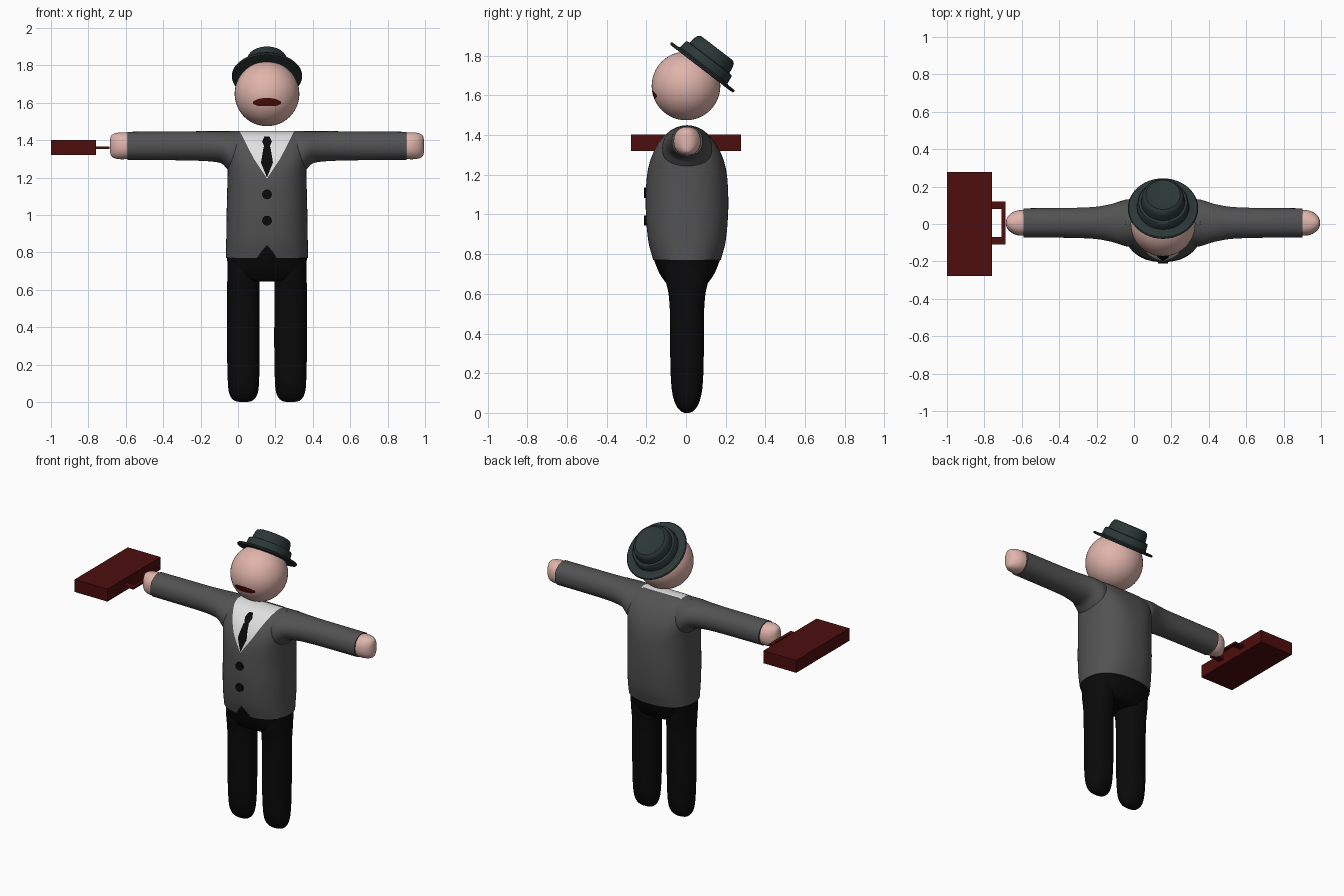
import bpy, bmesh, math
from mathutils import Vector, Matrix

if "Cube" in bpy.data.objects:
    bpy.data.objects.remove(bpy.data.objects["Cube"], do_unlink=True)

X0 = 0.155  # figure's centre line


def material(name, *rgb):
    m = bpy.data.materials.new(name)
    m.use_nodes = True
    m.diffuse_color = (*rgb, 1)
    bsdf = m.node_tree.nodes["Principled BSDF"]
    bsdf.inputs["Base Color"].default_value = (*rgb, 1)
    bsdf.inputs["Roughness"].default_value = 0.7
    return m


GREY = material("jacket grey", 0.085, 0.085, 0.085)
BLACK = material("trouser black", 0.003, 0.003, 0.003)
WHITE = material("shirt white", 0.75, 0.75, 0.75)
SKIN = material("skin pink", 0.75, 0.46, 0.41)
RED = material("dark red", 0.075, 0.004, 0.004)
HAT = material("hat green", 0.024, 0.038, 0.037)


def finish(name, bm, mats, smooth=True):
    bmesh.ops.recalc_face_normals(bm, faces=bm.faces)
    mesh = bpy.data.meshes.new(name)
    bm.to_mesh(mesh)
    bm.free()
    for m in mats:
        mesh.materials.append(m)
    ob = bpy.data.objects.new(name, mesh)
    bpy.context.collection.objects.link(ob)
    if smooth:
        bpy.ops.object.select_all(action='DESELECT')
        ob.select_set(True)
        bpy.context.view_layer.objects.active = ob
        bpy.ops.object.shade_smooth_by_angle(angle=math.radians(40))
    return ob


def refine(rings, steps=4):
    """Smoothly interpolate ring values along their first column."""
    n = len(rings)

    def slope(i, c):
        a, b = rings[max(i - 1, 0)], rings[min(i + 1, n - 1)]
        return (b[c] - a[c]) / (b[0] - a[0])

    out = []
    for i in range(n - 1):
        p, q = rings[i], rings[i + 1]
        h = q[0] - p[0]
        for k in range(steps):
            t = k / steps
            row = [p[0] + h * t]
            for c in range(1, len(p)):
                row.append((2*t**3 - 3*t**2 + 1) * p[c] + (3*t**2 - 2*t**3) * q[c]
                           + h * ((t**3 - 2*t**2 + t) * slope(i, c) + (t**3 - t**2) * slope(i + 1, c)))
            out.append(row)
    return out + [list(rings[-1])]


def loft(rings, place, sides=40):
    """Rings are (position, half width, half depth, exponent, shift)."""
    bm = bmesh.new()
    loops = []
    for pos, a, b, e, shift in refine(rings):
        loop = []
        for k in range(sides):
            t = 2 * math.pi * k / sides
            c, s = math.cos(t), math.sin(t)
            u = a * math.copysign(abs(c) ** (2 / e), c)
            v = b * math.copysign(abs(s) ** (2 / e), s)
            loop.append(bm.verts.new(place(pos, u, v, shift)))
        loops.append(loop)
    for lo, hi in zip(loops, loops[1:]):
        for k in range(sides):
            j = (k + 1) % sides
            bm.faces.new((lo[k], lo[j], hi[j], hi[k]))
    bm.faces.new(loops[0])
    bm.faces.new(loops[-1])
    return bm


def paint(bm, half, index, y_max=0.0):
    """Cut a mirrored outline (x offset, z; bottom to top) into the front faces."""
    pts = [(X0 + x, z) for x, z in half]
    pts += [(X0 - x, z) for x, z in reversed(half) if x > 0]
    edges = list(zip(pts, pts[1:] + pts[:1]))
    xs, zs = [p[0] for p in pts], [p[1] for p in pts]

    def near(f):
        vx, vz = [v.co.x for v in f.verts], [v.co.z for v in f.verts]
        return (f.calc_center_median().y < y_max and max(vx) > min(xs) and min(vx) < max(xs)
                and max(vz) > min(zs) and min(vz) < max(zs))

    for (ax, az), (bx, bz) in edges:
        faces = [f for f in bm.faces if near(f)]
        geom = faces + list({e for f in faces for e in f.edges}) + list({v for f in faces for v in f.verts})
        bmesh.ops.bisect_plane(bm, geom=geom, dist=1e-5, plane_co=(ax, 0, az),
                               plane_no=(bz - az, 0, ax - bx))
    for f in bm.faces:
        c = f.calc_center_median()
        if c.y < y_max and all((bx - ax) * (c.z - az) - (bz - az) * (c.x - ax) > -1e-6
                               for (ax, az), (bx, bz) in edges):
            f.material_index = index


def upright(x):
    return lambda pos, u, v, shift: (x + u, 0.005 + v, pos + shift)


# Jacket torso with shirt front, tie and hem notch cut into it
bm = loft([(0.77, 0.22, 0.17, 2.3, 0), (0.86, 0.218, 0.194, 2.3, 0), (1.0, 0.216, 0.207, 2.3, 0),
           (1.12, 0.213, 0.207, 2.3, 0), (1.22, 0.211, 0.198, 2.5, 0), (1.3, 0.21, 0.175, 3, 0),
           (1.37, 0.205, 0.136, 3.5, 0), (1.42, 0.2, 0.088, 4, 0), (1.44, 0.2, 0.052, 4, 0),
           (1.449, 0.2, 0.018, 4, 0)], upright(X0), 64)
paint(bm, [(0, 1.195), (0.07, 1.3), (0.152, 1.46)], 1, 0.035)
paint(bm, [(0, 1.2), (0.032, 1.28), (0.018, 1.365)], 2)
paint(bm, [(0.015, 1.365), (0.026, 1.395), (0.014, 1.42)], 2)
paint(bm, [(0.06, 0.76), (0.03, 0.805), (0, 0.84)], 2)
finish("jacket_torso", bm, [GREY, WHITE, BLACK])

# Jacket buttons
for name, z in (("upper_button", 1.11), ("lower_button", 0.97)):
    bm = bmesh.new()
    bmesh.ops.create_cone(bm, cap_ends=True, segments=20, radius1=0.026, radius2=0.026, depth=0.018,
                          matrix=Matrix.Translation((X0, -0.203, z)) @ Matrix.Rotation(math.pi / 2, 4, 'X'))
    finish(name, bm, [BLACK])

# Hips
bm = loft([(0.645, 0.13, 0.06, 2.3, 0), (0.652, 0.17, 0.098, 2.3, 0), (0.67, 0.195, 0.117, 2.3, 0),
           (0.71, 0.208, 0.142, 2.3, 0), (0.775, 0.214, 0.168, 2.3, 0)], upright(X0))
finish("hips", bm, [BLACK])

# Sleeves, hands and legs, one per side
SLEEVE = [(0.15, 0.12, 0.12, 2, 1.33), (0.19, 0.126, 0.113, 2, 1.335), (0.215, 0.12, 0.1, 2, 1.348),
          (0.24, 0.112, 0.087, 2, 1.361), (0.28, 0.1, 0.082, 2, 1.366), (0.36, 0.086, 0.079, 2, 1.369),
          (0.5, 0.08, 0.077, 2.1, 1.37), (0.745, 0.078, 0.075, 2.2, 1.37)]
HAND = [(0.735, 0.068, 0.07, 2.2, 1.37), (0.775, 0.067, 0.072, 2.2, 1.37), (0.805, 0.056, 0.069, 2.2, 1.37),
        (0.827, 0.038, 0.06, 2.2, 1.37), (0.837, 0.02, 0.045, 2.2, 1.37), (0.84, 0.006, 0.02, 2.2, 1.37)]
LEG = [(0.0, 0.02, 0.012, 2.2, 0), (0.006, 0.045, 0.027, 2.2, 0), (0.025, 0.066, 0.047, 2.2, 0),
       (0.06, 0.079, 0.064, 2.2, 0), (0.12, 0.084, 0.077, 2.2, 0), (0.25, 0.087, 0.084, 2.2, 0),
       (0.5, 0.087, 0.086, 2.2, 0), (0.6, 0.087, 0.093, 2.2, 0), (0.67, 0.086, 0.108, 2.2, 0),
       (0.76, 0.084, 0.118, 2.2, 0)]
for side, s in (("left", 1), ("right", -1)):
    def sideways(pos, u, v, shift):
        return (X0 + s * pos, 0.006 + u, shift + v)
    finish(side + "_sleeve", loft(SLEEVE, sideways), [GREY])
    finish(side + "_hand", loft(HAND, sideways), [SKIN])
    finish(side + "_leg", loft(LEG, upright(X0 + s * 0.126)), [BLACK])

# Head with a painted mouth
bm = bmesh.new()
bmesh.ops.create_uvsphere(bm, u_segments=48, v_segments=32, radius=0.173,
                          matrix=Matrix.Translation((X0, 0, 1.648)))
paint(bm, [(0.05, 1.584), (0.076, 1.594), (0.074, 1.607), (0.05, 1.62), (0.02, 1.625)], 1)
finish("head", bm, [SKIN, RED])

# Hat: turned profile, tipped back
PROFILE = [(0, 0.005), (0.17, 0), (0.184, 0.002), (0.188, 0.01), (0.183, 0.016), (0.145, 0.017),
           (0.139, 0.022), (0.135, 0.06), (0.13, 0.066), (0.117, 0.068), (0.112, 0.105),
           (0.105, 0.122), (0.092, 0.13), (0.08, 0.126), (0.06, 0.12), (0, 0.118)]
bm = bmesh.new()
pts = [bm.verts.new((r, 0, z)) for r, z in PROFILE]
line = [bm.edges.new(p) for p in zip(pts, pts[1:])]
bmesh.ops.spin(bm, geom=pts + line, cent=(0, 0, 0), axis=(0, 0, 1), angle=2 * math.pi, steps=48)
bmesh.ops.remove_doubles(bm, verts=bm.verts, dist=1e-4)
bmesh.ops.transform(bm, verts=bm.verts, matrix=Matrix.Translation((X0, 0.077, 1.735))
                    @ Matrix.Rotation(math.radians(-37.5), 4, 'X') @ Matrix.Diagonal((1, 1.08, 1, 1)))
finish("hat", bm, [HAT])


# Briefcase and its flat handle
def box(name, lo, hi):
    lo, hi = Vector(lo), Vector(hi)
    bm = bmesh.new()
    bmesh.ops.create_cube(bm, size=1, matrix=Matrix.Translation((lo + hi) / 2)
                          @ Matrix.Diagonal((*(hi - lo), 1)))
    finish(name, bm, [RED], smooth=False)


box("briefcase", (-1, -0.278, 1.32), (-0.76, 0.278, 1.402))
box("handle_grip", (-0.708, -0.11, 1.354), (-0.688, 0.12, 1.366))
box("handle_front_arm", (-0.765, -0.11, 1.354), (-0.708, -0.07, 1.366))
box("handle_back_arm", (-0.765, 0.08, 1.354), (-0.708, 0.12, 1.366))
